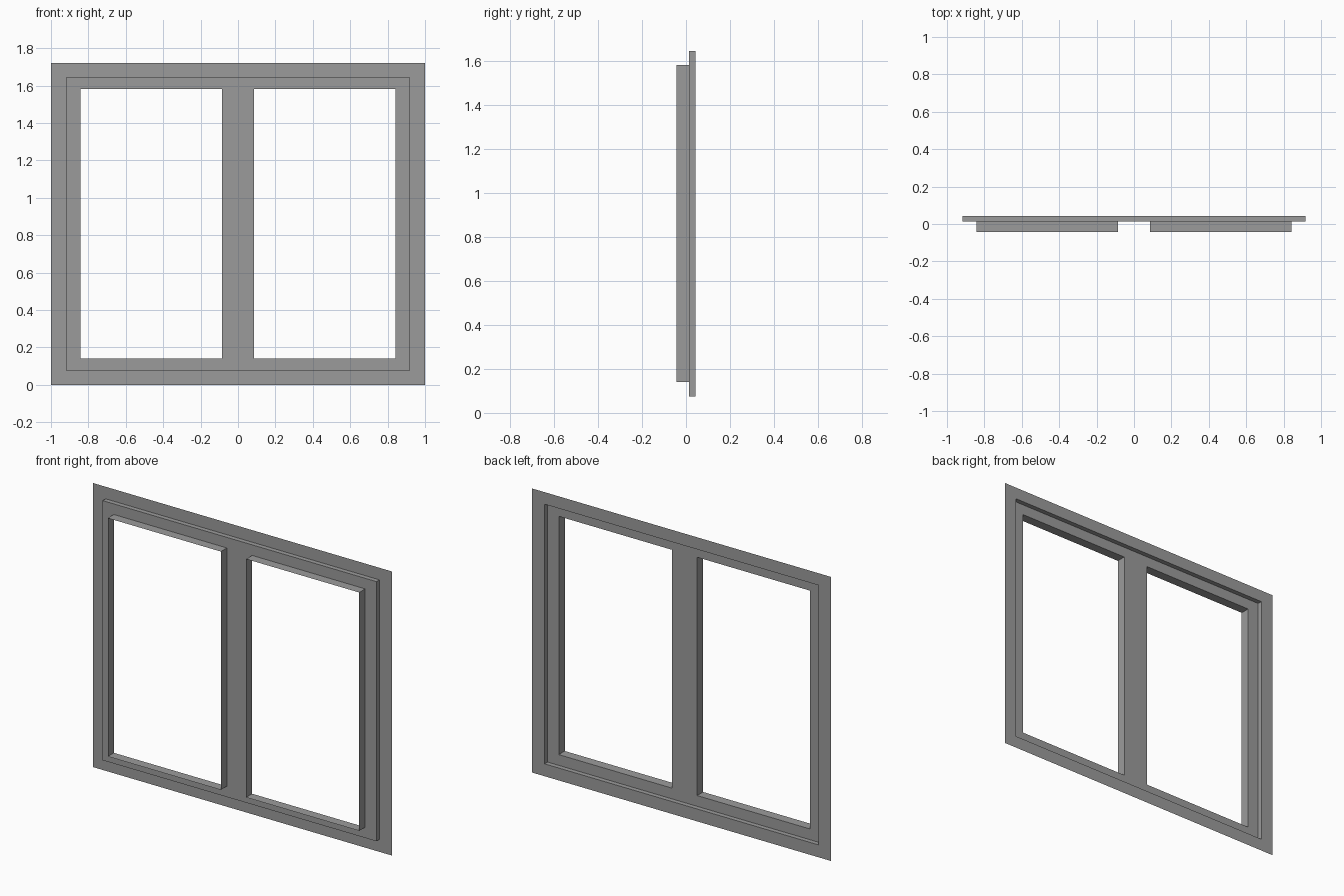
import bpy
import bmesh

cube = bpy.data.objects.get("Cube")
if cube:
    bpy.data.objects.remove(cube, do_unlink=True)

# Depth planes, front to back
LIP, PANEL, BACK = -0.043, 0.0145, 0.043
# Rectangles as x0, x1, z0, z1
OUTER = (-1.0, 1.0, 0.0, 1.72)
STEP = (-0.917, 0.917, 0.075, 1.647)
OPENINGS = {"right": (-0.842, -0.085, 0.14, 1.583),
            "left": (0.085, 0.842, 0.14, 1.583)}

grey = bpy.data.materials.new("frame_grey")
grey.use_nodes = True
colour = (0.33, 0.33, 0.33, 1.0)
grey.diffuse_color = colour
grey.node_tree.nodes["Principled BSDF"].inputs["Base Color"].default_value = colour


def finish(name, bm):
    mesh = bpy.data.meshes.new(name)
    bm.to_mesh(mesh)
    bm.free()
    mesh.materials.append(grey)
    obj = bpy.data.objects.new(name, mesh)
    bpy.context.collection.objects.link(obj)


def rect_loop(bm, rect, y):
    x0, x1, z0, z1 = rect
    return [bm.verts.new((x, y, z)) for x, z in ((x0, z0), (x1, z0), (x1, z1), (x0, z1))]


def band(name, rect_a, y_a, rect_b, y_b):
    """Four quads joining two rectangles."""
    bm = bmesh.new()
    a, b = rect_loop(bm, rect_a, y_a), rect_loop(bm, rect_b, y_b)
    for i in range(4):
        j = (i + 1) % 4
        bm.faces.new((a[i], a[j], b[j], b[i]))
    finish(name, bm)


def pierced_panel(name, rect, holes, y):
    """Flat sheet split on the hole edges, leaving the holes empty."""
    xs = sorted({x for r in (rect, *holes) for x in r[:2]})
    zs = sorted({z for r in (rect, *holes) for z in r[2:]})
    bm = bmesh.new()
    for x0, x1 in zip(xs, xs[1:]):
        for z0, z1 in zip(zs, zs[1:]):
            cx, cz = (x0 + x1) / 2, (z0 + z1) / 2
            if not any(h[0] < cx < h[1] and h[2] < cz < h[3] for h in holes):
                bm.faces.new(rect_loop(bm, (x0, x1, z0, z1), y))
    bmesh.ops.remove_doubles(bm, verts=bm.verts, dist=0.0001)
    finish(name, bm)


# Rear flange and the step up to the raised panel
band("outer_flange", OUTER, BACK, STEP, BACK)
band("panel_step", STEP, BACK, STEP, PANEL)

# Raised panel with its two window openings
pierced_panel("window_panel", STEP, list(OPENINGS.values()), PANEL)

# Thin open sleeves standing forward around each opening
for side, rect in OPENINGS.items():
    band(side + "_opening_sleeve", rect, PANEL, rect, LIP)
